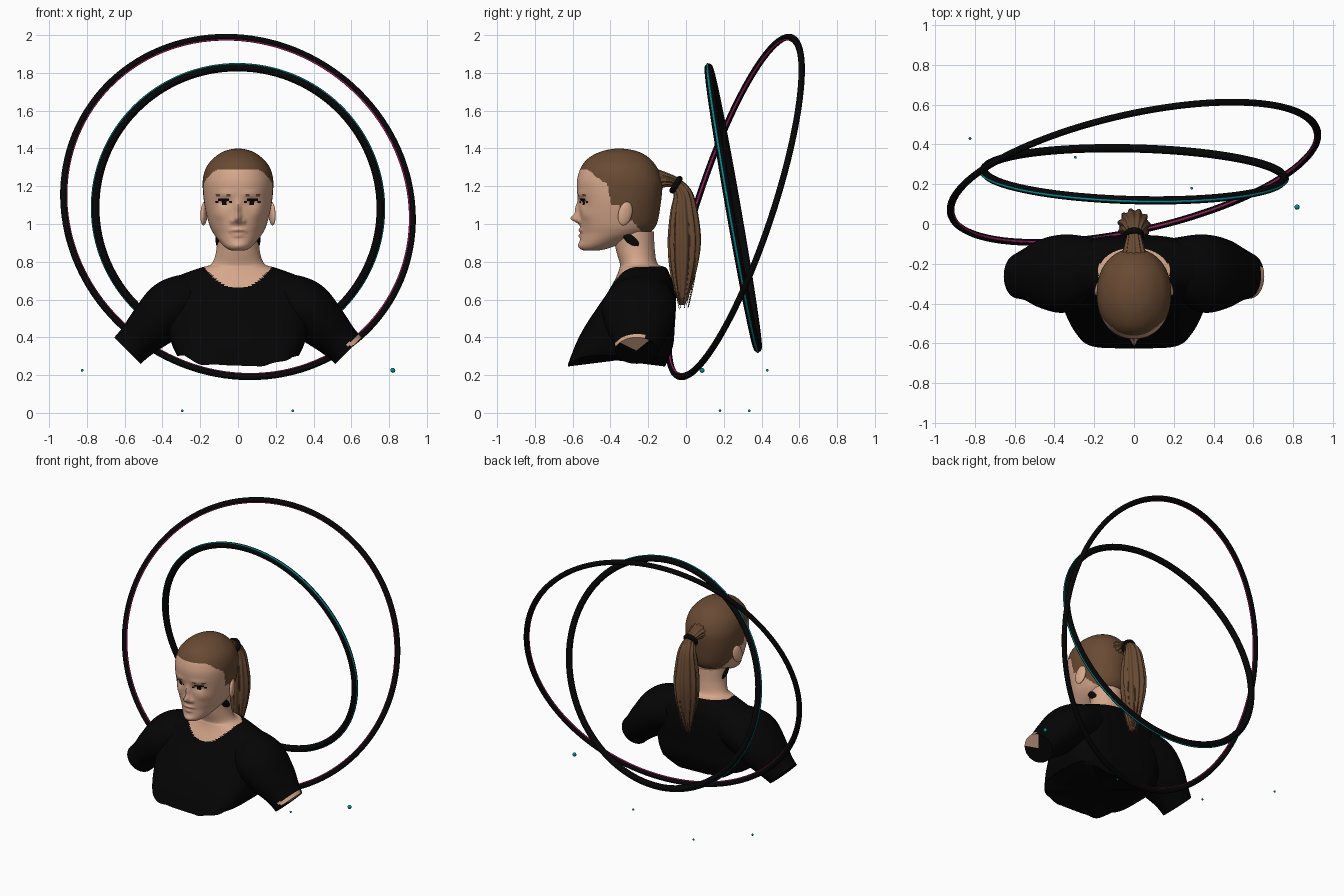
import bpy, bmesh, math, random
from mathutils import Vector

random.seed(4)
if "Cube" in bpy.data.objects:
    bpy.data.objects.remove(bpy.data.objects["Cube"])


def material(name, r, g, b):
    m = bpy.data.materials.new(name)
    m.use_nodes = True
    m.diffuse_color = (r, g, b, 1)
    m.node_tree.nodes["Principled BSDF"].inputs["Base Color"].default_value = (r, g, b, 1)
    return m


SKIN = material("skin", .67, .385, .26)
HAIR = material("brown hair", .14, .069, .033)
SHIRT = material("black cloth", .0014, .0014, .0015)
RING = material("black ring", .0018, .0018, .0018)
TEAL = material("teal glow", 0, .27, .31)
PINK = material("pink glow", .42, .015, .14)
LIPS = material("lips", .54, .27, .2)
DARK = material("dark lashes", .003, .002, .002)


def finish(obj, name, mats, angle=50):
    obj.name = name
    for m in mats:
        obj.data.materials.append(m)
    obj.data.shade_smooth()
    obj.data.set_sharp_from_angle(angle=math.radians(angle))
    return obj


def spline(keys, steps):
    """Smooth samples through the key tuples."""
    pts = [keys[0]] + keys + [keys[-1]]
    out = []
    for i in range(1, len(keys)):
        for s in range(steps):
            t = s / steps
            out.append([b + .5 * t * (c - a + t * (2*a - 5*b + 4*c - d + t * (3*(b - c) + d - a)))
                        for a, b, c, d in zip(*pts[i - 1:i + 3])])
    return out + [list(keys[-1])]


def loft(name, keys, mats, side, flat=False, sides=48, steps=6, ridge=0, rule=None, shape=None):
    """Skin superellipse sections (x, y, z, radius a, radius b, power) along a path."""
    rows = spline(keys, steps)
    bm = bmesh.new()
    rings = []
    for i, (x, y, z, ra, rb, p) in enumerate(rows):
        if flat:
            t = Vector((0, 0, 1))
        else:
            t = (Vector(rows[min(i + 1, len(rows) - 1)][:3]) - Vector(rows[max(i - 1, 0)][:3])).normalized()
        v = t.cross(side)
        ring = []
        for k in range(sides):
            a = math.tau * k / sides
            c, s = math.cos(a), math.sin(a)
            g = 1 + ridge * math.sin(11 * a + .1 * i)
            co = (Vector((x, y, z)) + side * (ra * g * math.copysign(abs(c) ** (2 / p), c))
                  + v * (rb * g * math.copysign(abs(s) ** (2 / p), s)))
            ring.append(bm.verts.new(shape(co) if shape else co))
        rings.append(ring)
    for a, b in zip(rings, rings[1:]):
        for k in range(sides):
            n = (k + 1) % sides
            bm.faces.new((a[k], a[n], b[n], b[k]))
    caps = [bm.faces.new(rings[0]), bm.faces.new(rings[-1])]
    bmesh.ops.poke(bm, faces=caps)
    bmesh.ops.recalc_face_normals(bm, faces=bm.faces)
    if rule:
        for f in bm.faces:
            f.material_index = rule(f.calc_center_median())
    me = bpy.data.meshes.new(name)
    bm.to_mesh(me)
    bm.free()
    obj = bpy.data.objects.new(name, me)
    bpy.context.collection.objects.link(obj)
    return finish(obj, name, mats)


def section(z, half, front, back, p):
    return (0, (front + back) / 2, z, half, (back - front) / 2, p)


def ellipsoid(name, loc, scale, mat, rot=(0, 0, 0), detail=24):
    bpy.ops.mesh.primitive_uv_sphere_add(segments=detail, ring_count=detail // 2, location=loc, rotation=rot)
    obj = bpy.context.object
    obj.scale = scale
    return finish(obj, name, [mat], 180)


def torus(name, loc, normal, major, minor, mat):
    rot = Vector(normal).to_track_quat('Z', 'Y').to_euler()
    bpy.ops.mesh.primitive_torus_add(location=loc, rotation=rot, major_radius=major, minor_radius=minor,
                                     major_segments=128, minor_segments=12)
    return finish(bpy.context.object, name, [mat], 180)


X, Y = Vector((1, 0, 0)), Vector((0, 1, 0))


# Torso with neck: skin inside the round neckline, uneven lower hem
def hem(co):
    if co.z < .3:
        co.z += .06 * min(1, abs(co.x) / .3) ** 4 * (.3 - co.z) / .05 + .006 * math.sin(40 * co.x)
    return co


def shirt_colour(c):
    return int(c.z > (min(.775, .66 + .115 * (c.x / .18) ** 2) if c.y < -.2 else .775))


torso = [section(*s) for s in (
    (.25, .295, -.625, -.11, 5), (.35, .345, -.59, -.07, 3.6), (.45, .375, -.54, -.06, 2.8),
    (.55, .39, -.475, -.055, 2.6), (.63, .395, -.42, -.06, 2.4), (.69, .37, -.385, -.07, 2.2),
    (.73, .305, -.365, -.085, 2), (.768, .2, -.352, -.105, 2), (.79, .14, -.35, -.15, 2),
    (.86, .115, -.37, -.165, 2), (.96, .11, -.39, -.17, 2))]
loft("torso_and_neck", torso, [SHIRT, SKIN], X, True, 120, 12, shape=hem, rule=shirt_colour)


# Sleeves, with a sliver of arm showing at the end of the left one
def sleeve_colour(c):
    along = .65 * (c.x - .585) - .75 * (c.z - .33)
    return int(-.03 < along < -.003 and c.y < -.22 and c.z > .355)


for sx, label in ((1, "left"), (-1, "right")):
    arm = [(sx * x, y, z, ra, rb, 2) for x, y, z, ra, rb in (
        (.2, -.22, .61, .15, .14), (.34, -.248, .562, .196, .152), (.45, -.25, .465, .177, .13),
        (.53, -.252, .385, .135, .107), (.585, -.262, .33, .112, .1))]
    loft(label + "_sleeve", arm, [SHIRT, SKIN], Y, steps=10, rule=sleeve_colour)

# Head: sculpted by soft bumps (x, z, width, height, push)
BUMPS = [(0, 1.028, .02, .022, -.045), (0, 1.075, .014, .04, -.022), (.03, 1.015, .012, .012, -.014),
         (.072, 1.112, .032, .02, .014), (.07, 1.16, .05, .014, -.006), (0, .968, .035, .01, -.011),
         (0, .938, .03, .01, -.01), (0, .885, .035, .018, -.008), (.1, 1.05, .035, .03, -.008)]


def sculpt(co):
    if co.y < -.38:
        push = sum(d * math.exp(-((abs(co.x) - x) / w) ** 2 - ((co.z - z) / h) ** 2)
                   for x, z, w, h, d in BUMPS)
        co.y += push * min(1, (-.38 - co.y) / .06)
    return co


def head_colour(c):
    x = abs(c.x)
    edge = -.4 - .2 * (c.z - 1.13) if c.z > 1.1 else -.36 + .9 * (1.1 - c.z)
    if c.z > 1.29 - 9 * max(0, x - .09) ** 2 or (c.y > edge and c.z > .92):
        return 1
    if c.y < -.4:
        u = (x - .077) / .044
        lid = .015 * (1 - u * u)
        dz = c.z - 1.115
        if abs(u) < 1 and (abs(dz - lid) < .006 or (abs(dz) < lid and abs(x - .075) < .012)):
            return 3
        if abs(u) < 1.1 and abs(dz - .042 + .01 * u * u) < .003:
            return 1
        if x < .056 and abs(c.z - .953) < .019 * (1 - (x / .056) ** 2):
            return 2
    return 0


head = [section(*s) for s in (
    (.86, .035, -.54, -.46, 2), (.868, .055, -.557, -.42, 2), (.885, .077, -.564, -.37, 2),
    (.91, .1, -.562, -.3, 2), (.95, .13, -.558, -.2, 2), (1, .153, -.56, -.155, 2.1),
    (1.1, .177, -.567, -.135, 2.15), (1.2, .187, -.578, -.125, 2.15), (1.26, .182, -.571, -.135, 2.1),
    (1.31, .162, -.55, -.16, 2.1), (1.35, .127, -.515, -.195, 2), (1.38, .085, -.46, -.245, 2),
    (1.395, .04, -.405, -.3, 2), (1.4, .004, -.36, -.35, 2))]
loft("head", head, [SKIN, HAIR, LIPS, DARK], X, True, 160, 9, rule=head_colour, shape=sculpt)

for sx, label in ((1, "left"), (-1, "right")):
    ellipsoid(label + "_ear", (sx * .18, -.322, 1.055), (.016, .038, .064), SKIN, (-.25, 0, sx * .3))
    ellipsoid(label + "_neck_clip", (sx * .104, -.29, .916), (.015, .056, .024), DARK, (-.7, 0, 0))

# Ponytail with tie and loose strands
tail = [(0, y, z, a, b, 2) for y, z, a, b in (
    (-.16, 1.235, .06, .055), (-.1, 1.232, .045, .035), (-.05, 1.212, .035, .03), (-.015, 1.15, .055, .05),
    (-.01, 1.05, .07, .07), (-.008, .92, .078, .082), (-.012, .8, .066, .074),
    (-.018, .68, .042, .05), (-.02, .57, .012, .014))]
loft("ponytail", tail, [HAIR], X, sides=88, steps=5, ridge=.09)
torus("hair_tie", (0, -.053, 1.208), (0, .8, -.5), .036, .016, DARK)

curve = bpy.data.curves.new("loose_strands", 'CURVE')
curve.dimensions = '3D'
curve.bevel_depth = .004
curve.bevel_resolution = 1
for i in range(26):
    a = random.uniform(0, math.tau)
    end = random.uniform(.54, .72)
    sp = curve.splines.new('POLY')
    sp.points.add(7)
    for k, pt in enumerate(sp.points):
        t = k / 7
        r = .045 + .038 * math.sin(math.pi * t) - .02 * t
        pt.co = (r * math.cos(a), -.012 + r * math.sin(a), 1.14 + (end - 1.14) * t, 1)
        pt.radius = 1 - .6 * t
strands = bpy.data.objects.new("loose_strands", curve)
curve.materials.append(HAIR)
bpy.context.collection.objects.link(strands)

# Two tilted rings: one glows along its outer rim, the other along its inner rim
for label, centre, front, major, minor, shift, ahead, thin, glow in (
        ("inner", (0, .25, 1.085), (-.026, -.985, -.172), .755, .021, .0185, .003, .006, TEAL),
        ("outer", (0, .26, 1.09), (.21, -.928, .308), .946, .017, -.0155, .004, .0055, PINK)):
    torus(label + "_ring", centre, front, major, minor, RING)
    torus(label + "_ring_glow", Vector(centre) + ahead * Vector(front), front, major + shift, thin, glow)

# Floating sparks
for x, y, z, r in ((-.825, .43, .225, .007), (.82, .085, .225, .013),
                   (-.295, .335, .012, .007), (.29, .18, .012, .007)):
    ellipsoid("spark", (x, y, z), (r, r, r), TEAL, detail=12)
